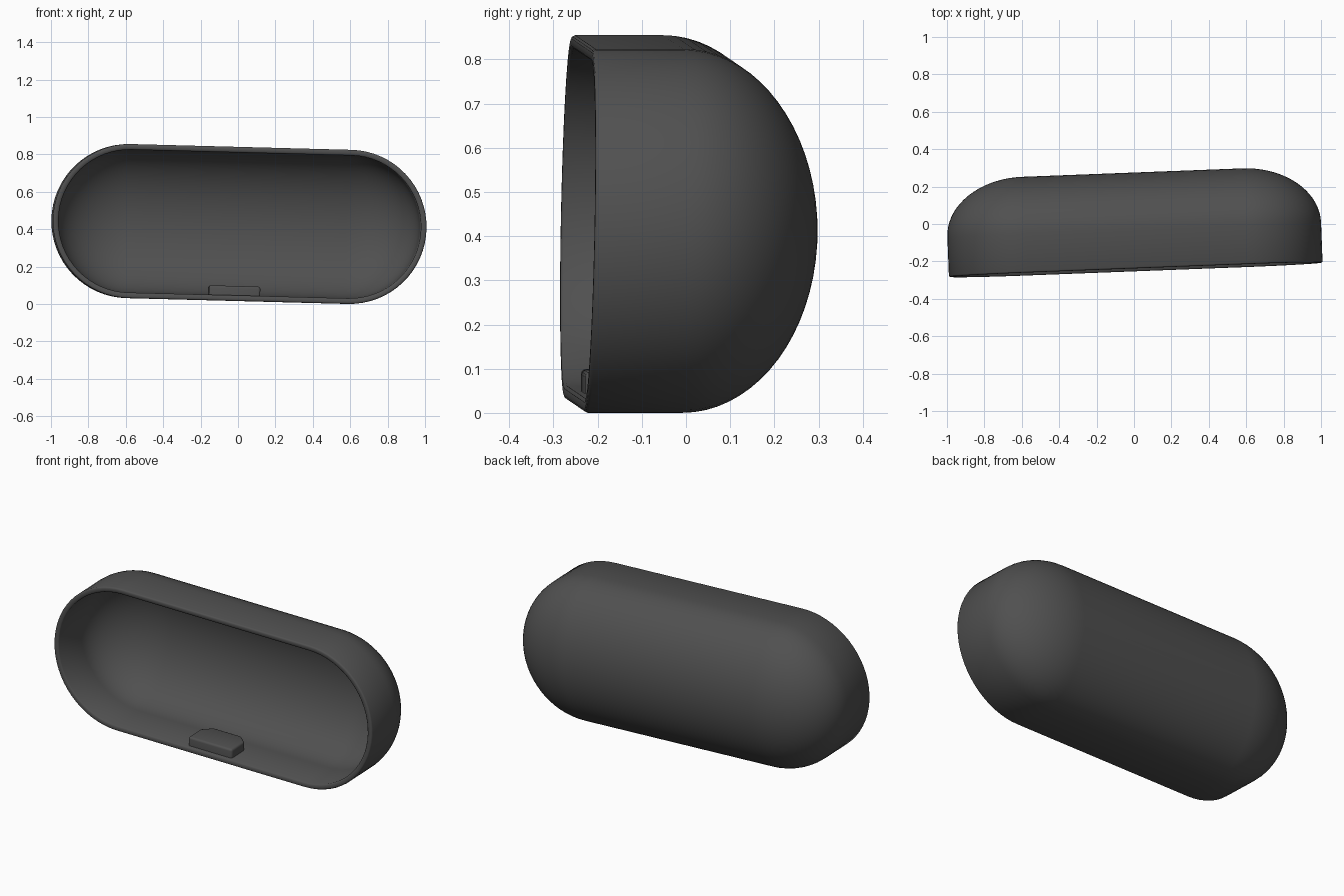
import bpy, bmesh, math
from mathutils import Matrix

if "Cube" in bpy.data.objects:
    bpy.data.objects.remove(bpy.data.objects["Cube"])

RADIUS, STRAIGHT, WALL = 0.412, 0.588, 0.03
LIP_Y, BEND_Y, DEPTH = -0.245, -0.03, 0.305
ARC, STEPS = 32, 18

# The whole lid leans slightly sideways and turns a little
TILT = (Matrix.Translation((0, 0, 0.4275))
        @ Matrix.Rotation(math.radians(2.2), 4, "Z")
        @ Matrix.Rotation(math.radians(1.5), 4, "Y"))

grey = bpy.data.materials.new("charcoal_grey")
grey.use_nodes = True
colour = (0.08, 0.08, 0.08, 1)
grey.diffuse_color = colour
bsdf = grey.node_tree.nodes["Principled BSDF"]
bsdf.inputs["Base Color"].default_value = colour
bsdf.inputs["Roughness"].default_value = 0.6


def finish(bm, name, angle):
    bmesh.ops.recalc_face_normals(bm, faces=bm.faces)
    bm.transform(TILT)
    mesh = bpy.data.meshes.new(name)
    bm.to_mesh(mesh)
    bm.free()
    mesh.materials.append(grey)
    obj = bpy.data.objects.new(name, mesh)
    bpy.context.collection.objects.link(obj)
    bpy.ops.object.select_all(action="DESELECT")
    obj.select_set(True)
    bpy.context.view_layer.objects.active = obj
    bpy.ops.object.shade_smooth_by_angle(angle=math.radians(angle))
    return obj


def dome(radius, depth):
    """Profile of (radius, y) from the back centre to the start of the wall."""
    angles = [math.pi / 2 * i / STEPS for i in range(STEPS + 1)]
    return [(radius * math.sin(a), BEND_Y + depth * math.cos(a)) for a in angles]


def stadium(bm, radius, y):
    """One pill-shaped ring of vertices."""
    ring = []
    for side in (1, -1):
        for i in range(ARC + 1):
            a = -math.pi / 2 + math.pi * i / ARC
            x = side * (STRAIGHT + radius * math.cos(a))
            z = side * radius * math.sin(a)
            lean = 0.02 * z if y < BEND_Y - 0.1 else 0
            ring.append(bm.verts.new((x, y + lean, z)))
    return ring


# Hollow shell: outer dome, rounded lip, inner dome
inner = RADIUS - WALL
lip = [(RADIUS, LIP_Y + 0.008), (RADIUS - 0.003, LIP_Y + 0.002),
       (RADIUS - 0.008, LIP_Y), (inner + 0.006, LIP_Y),
       (inner, LIP_Y + 0.006)]
profile = dome(RADIUS, DEPTH) + lip + dome(inner, DEPTH - WALL)[::-1]

bm = bmesh.new()
rings = [stadium(bm, r, y) for r, y in profile]
for a, b in zip(rings, rings[1:]):
    for i in range(len(a)):
        j = (i + 1) % len(a)
        bm.faces.new((a[i], a[j], b[j], b[i]))
bmesh.ops.remove_doubles(bm, verts=bm.verts, dist=0.00005)
finish(bm, "lid_shell", 50)

# Latch tab on the inner floor, with clipped rear corners
outline = [(-0.155, -0.232), (0.12, -0.232), (0.12, -0.11),
           (0.07, -0.06), (-0.105, -0.06), (-0.155, -0.11)]
bm = bmesh.new()
base = bm.faces.new([bm.verts.new((x, y, -inner - 0.01)) for x, y in outline])
top = bmesh.ops.extrude_face_region(bm, geom=[base])["geom"]
bmesh.ops.translate(bm, vec=(0, 0, 0.06),
                    verts=[v for v in top if isinstance(v, bmesh.types.BMVert)])
bmesh.ops.recalc_face_normals(bm, faces=bm.faces)
upper = [e for e in bm.edges if max(v.co.z for v in e.verts) > -inner + 0.02]
bmesh.ops.bevel(bm, geom=upper, offset=0.012, segments=3, profile=0.5,
                affect="EDGES")
finish(bm, "latch_tab", 40)
